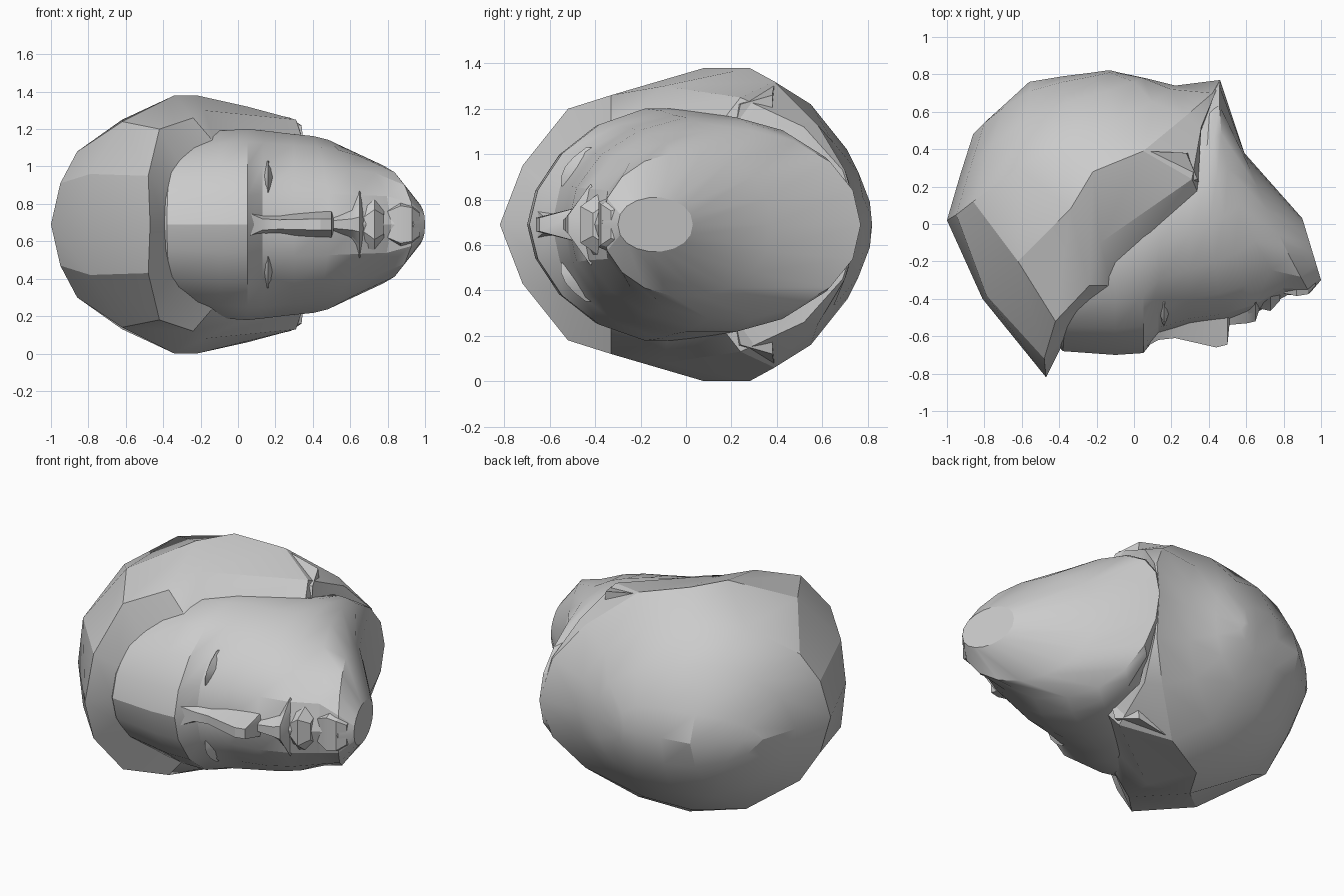
import bpy, bmesh, math

MID = 0.69  # height of the mirror plane; the head lies on its side

grey = bpy.data.materials.new("plain grey")
grey.diffuse_color = (0.6, 0.6, 0.6, 1)


def finish(name, bm, angle=25):
    bmesh.ops.remove_doubles(bm, verts=bm.verts[:], dist=0.0005)
    bmesh.ops.recalc_face_normals(bm, faces=bm.faces[:])
    me = bpy.data.meshes.new(name)
    bm.to_mesh(me)
    bm.free()
    me.materials.append(grey)
    ob = bpy.data.objects.new(name, me)
    bpy.context.collection.objects.link(ob)
    bpy.ops.object.select_all(action='DESELECT')
    ob.select_set(True)
    bpy.context.view_layer.objects.active = ob
    bpy.ops.object.shade_smooth_by_angle(angle=math.radians(angle))
    return ob


def loft(name, rings, caps=False, angle=25):
    """Skin a list of closed rings of (x, y, offset from mirror plane)."""
    bm = bmesh.new()
    rows = [[bm.verts.new((x, y, MID + z)) for x, y, z in r] for r in rings]
    n = len(rows[0])
    for a, b in zip(rows, rows[1:]):
        for i in range(n):
            j = (i + 1) % n
            bm.faces.new((a[i], a[j], b[j], b[i]))
    if caps:
        bm.faces.new(rows[0])
        bm.faces.new(rows[-1])
    return finish(name, bm, angle)


def mirrored(half):
    """Half ring from front centre to back centre, completed on the other side."""
    return half + [(x, y, -z) for x, y, z in half[-2:0:-1]]


def oval(front, back, width, power=1.0, sag=0.0, steps=9):
    """Tilted oval; sag pulls its sides towards the crown."""
    half = []
    for i in range(steps + 1):
        t = math.pi * i / steps
        s = (1 - math.cos(t)) / 2
        half.append((front[0] + (back[0] - front[0]) * s - sag * math.sin(t) ** 2,
                     front[1] + (back[1] - front[1]) * s,
                     width * math.sin(t) ** power if 0 < i < steps else 0))
    return mirrored(half)


# Face, jaw and neck underside: tilted ovals from forehead to chin
face = [
    ((-.45, -.60), (-.45, .30), .40, 1.1), ((-.38, -.68), (-.30, .45), .46, 1.15),
    ((-.10, -.70), (-.10, .50), .51, 1.15), ((.05, -.69), (.05, .54), .52, 1.15),
    ((.13, -.59), (.15, .58), .51, 1.05), ((.30, -.54), (.32, .63), .49, 1.0, .01),
    ((.49, -.52), (.42, .74), .48, 1.0, .06), ((.66, -.47), (.44, .76), .46, 1.0, .09),
    ((.82, -.38), (.46, .77), .42, .95, .11), ((.94, -.37), (.59, .38), .32, .95, .02),
    ((1.0, -.30), (.90, .03), .12, .9),
]
loft("face", [oval(*r) for r in face], True)

# Hair shell: recessed lip, front edge, widest ridge, then back to the seam
lip = [(-.39, -.66, 0), (-.38, -.62, .17), (-.31, -.48, .32), (-.12, -.33, .43),
       (.06, -.08, .50), (.34, .17, .47), (.34, .45, .40), (.40, .62, .22), (.44, .74, 0)]
edge = [(-.47, -.82, 0), (-.48, -.72, .26), (-.42, -.52, .51), (-.24, -.33, .57),
        (-.18, -.10, .61), (.31, .24, .56), (.36, .52, .43), (.43, .69, .24), (.46, .77, 0)]
ridge = [(-.81, -.40, 0), (-.79, -.38, .27), (-.62, -.20, .55), (-.34, .08, .69),
         (-.22, .28, .69), (.05, .39, .63), (.28, .58, .44), (.42, .70, .24), (.46, .77, 0)]
crown = [(-1.0, .02, 0), (-.95, .05, .22), (-.86, .12, .39), (-.62, .30, .56),
         (-.35, .45, .58), (-.10, .55, .53), (.10, .65, .36), (.20, .72, .18), (.22, .74, 0)]
rear = [(-.93, .26, 0), (-.87, .32, .20), (-.76, .42, .32), (-.58, .55, .40),
        (-.36, .65, .39), (-.15, .71, .33), (0, .76, .23), (.05, .78, .12), (.06, .78, 0)]
inner = [(-.86, .48, 0), (-.80, .54, .08), (-.70, .62, .13), (-.56, .71, .16),
         (-.38, .76, .17), (-.22, .79, .15), (-.13, .81, .10), (-.10, .81, .05), (-.08, .81, 0)]
seam = [(-.86, .48, 0), (-.78, .56, 0), (-.68, .65, 0), (-.56, .76, 0), (-.38, .79, 0),
        (-.22, .81, 0), (-.15, .82, 0), (-.12, .82, 0), (-.08, .81, 0)]
loft("hair", [mirrored(r) for r in (lip, edge, ridge, crown, rear, inner, seam)])


# Small relief features: rows down the face (x, tip y, base y, tip and base half width)
def relief(name, rows):
    rings = [[(x, base, -bw), (x, (tip + base) / 2, -(tw + bw) / 2), (x, tip, -tw),
              (x, tip, tw), (x, (tip + base) / 2, (tw + bw) / 2), (x, base, bw)]
             for x, tip, base, tw, bw in rows]
    return loft(name, rings, True)


relief("nose", [(.04, -.67, -.56, .07, .10), (.13, -.62, -.50, .03, .08),
                (.22, -.61, -.48, .025, .07), (.44, -.66, -.46, .03, .08),
                (.50, -.645, -.46, .03, .08), (.51, -.54, -.44, .02, .06)])
relief("upper_lip", [(.50, -.54, -.46, .02, .05), (.61, -.53, -.43, .03, .10),
                     (.65, -.52, -.42, .04, .18), (.67, -.46, -.40, .02, .14)])
relief("lower_lip", [(.66, -.45, -.39, .03, .16), (.73, -.465, -.38, .08, .14),
                     (.78, -.41, -.34, .05, .10)])
relief("chin", [(.80, -.37, -.30, .07, .10), (.87, -.385, -.29, .10, .14),
                (.93, -.375, -.28, .09, .12), (.97, -.33, -.28, .06, .08)])

# Closed eyelids: slim ridges inside the sockets
for side, sign in (("left", 1), ("right", -1)):
    lid = []
    for k in range(5):
        t = k / 4
        z = sign * (.17 + .17 * t)
        y = -.545 + .11 * t * t
        r = .01 + .02 * math.sin(math.pi * t)
        lid.append([(.16 - r, y + .05, z), (.16, y - r * .5, z), (.16 + r, y + .05, z)])
    loft(side + "_eyelid", lid, True)

# Ear tabs tucked under the side of the hair
for side, sign in (("left", 1), ("right", -1)):
    tab = [[(.05, .12, .46 * sign), (.05, .39, .46 * sign), (.05, .39, .62 * sign), (.05, .16, .55 * sign)],
           [(.35, .22, .44 * sign), (.30, .38, .42 * sign), (.28, .38, .57 * sign), (.34, .24, .53 * sign)]]
    loft(side + "_ear", tab, True)
